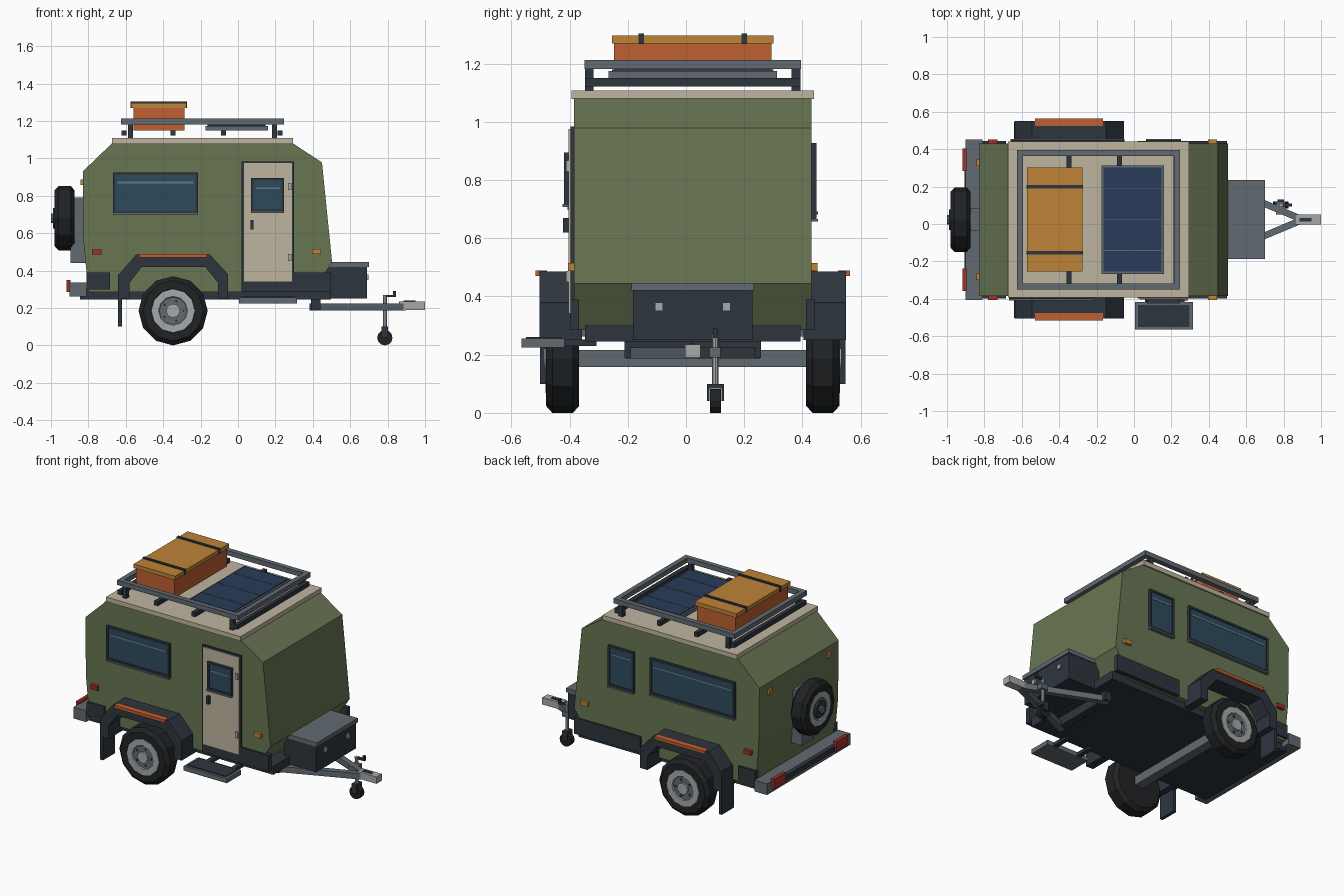
import bpy, bmesh, math
from mathutils import Vector, Matrix

if "Cube" in bpy.data.objects:
    bpy.data.objects.remove(bpy.data.objects["Cube"])

CY = 0.023  # caravan centreline; the step pushes the overall bounds to -y

COLORS = dict(green=(.14, .18, .085), beige=(.52, .46, .35), dark=(.027, .036, .048), grey=(.12, .145, .165),
              light=(.38, .40, .40), amber=(.52, .23, .04), orange=(.52, .115, .03), red=(.36, .03, .025),
              blue=(.022, .045, .10), glass=(.026, .07, .107), shine=(.10, .22, .28), tyre=(.014, .016, .018))
MATS = {}
for k, c in COLORS.items():
    MATS[k] = bpy.data.materials.new(k)
    MATS[k].diffuse_color = (*c, 1)


def finish(name, bm, mat):
    bmesh.ops.remove_doubles(bm, verts=bm.verts, dist=1e-5)
    bmesh.ops.recalc_face_normals(bm, faces=bm.faces)
    bmesh.ops.translate(bm, verts=bm.verts, vec=(0, CY, 0))
    me = bpy.data.meshes.new(name)
    bm.to_mesh(me)
    bm.free()
    me.materials.append(MATS[mat])
    ob = bpy.data.objects.new(name, me)
    bpy.context.collection.objects.link(ob)
    return ob


def box(name, x, y, z, mat):
    bm = bmesh.new()
    lo, hi = [Vector(f(p) for p in (x, y, z)) for f in (min, max)]
    bmesh.ops.create_cube(bm, size=1, matrix=Matrix.Translation((lo + hi) / 2) @ Matrix.Diagonal((*(hi - lo), 1)))
    return finish(name, bm, mat)


def prism(name, pts, y0, y1, mat):
    # x-z profile extruded along y
    bm = bmesh.new()
    f = bm.faces.new([bm.verts.new((x, y0, z)) for x, z in pts])
    r = bmesh.ops.extrude_face_region(bm, geom=[f])
    bmesh.ops.translate(bm, verts=[v for v in r['geom'] if isinstance(v, bmesh.types.BMVert)], vec=(0, y1 - y0, 0))
    return finish(name, bm, mat)


def lathe(name, center, axis, prof, mat, n=12):
    # (radius, offset) profile spun about an axis
    bm = bmesh.new()
    q = Vector((0, 0, 1)).rotation_difference(Vector(axis))
    up = q.inverted() @ Vector((0, 0, 1)) if abs(axis[2]) < .9 else Vector((1, 0, 0))
    a0 = math.atan2(up.y, up.x)
    rings = [[bm.verts.new(Vector(center) + q @ Vector((r * math.cos(a0 + math.tau * i / n),
             r * math.sin(a0 + math.tau * i / n), t))) for i in range(n)] for r, t in prof]
    for a, b in zip(rings, rings[1:]):
        for i in range(n):
            j = (i + 1) % n
            bm.faces.new((a[i], a[j], b[j], b[i]))
    return finish(name, bm, mat)


def disc(name, center, axis, r, t0, t1, mat, n=12):
    return lathe(name, center, axis, [(0, t0), (r, t0), (r, t1), (0, t1)], mat, n)


def wheel(name, c, axis, r, w):
    lathe(name + "_tyre", c, axis, [(0, -w), (r * .87, -w), (r, -w * .62), (r, w * .62), (r * .87, w),
                                    (r * .64, w), (r * .6, w * .7), (0, w * .7)], 'tyre')
    lathe(name + "_rim", c, axis, [(r * .64, w * .6), (r * .63, w * 1.03), (r * .42, w * 1.03),
                                   (r * .38, w * .85), (0, w * .85)], 'light')
    disc(name + "_dish", c, axis, r * .4, w * .8, w * .92, 'grey')
    disc(name + "_hub", c, axis, r * .2, w * .8, w * 1.12, 'light')
    q = Vector((0, 0, 1)).rotation_difference(Vector(axis))
    for i in range(5):
        a = math.tau * i / 5
        p = Vector(c) + q @ Vector((math.cos(a), math.sin(a), 0)) * r * .3
        disc(name + "_nut", p, axis, r * .04, w * .8, w * 1.0, 'dark', 6)


def window(name, s, x0, x1, z0, z1, y):
    d, f = .02, .014
    box(name + "_backing", (x0, x1), (s * (y - .01), s * (y + .008)), (z0, z1), 'dark')
    for z in ((z0, z0 + f), (z1 - f, z1)):
        box(name + "_frame", (x0, x1), (s * y, s * (y + d)), z, 'dark')
    for x in ((x0, x0 + f), (x1 - f, x1)):
        box(name + "_frame", x, (s * y, s * (y + d)), (z0, z1), 'dark')
    box(name + "_glass", (x0 + f, x1 - f), (s * y, s * (y + .014)), (z0 + f, z1 - f), 'glass')
    box(name + "_shine", (x0 + .025, x1 - .025), (s * y, s * (y + .016)), (z1 - .06, z1 - .05), 'shine')
    box(name + "_ledge", (x0, x1), (s * y, s * (y + .026)), (z0 - .008, z0 + .002), 'grey')


def beam(name, a, b, w, h, mat):
    a, b = Vector(a), Vector(b)
    d = b - a
    bm = bmesh.new()
    bmesh.ops.create_cube(bm, size=1, matrix=Matrix.Translation((a + b) / 2) @
                          d.to_track_quat('X', 'Z').to_matrix().to_4x4() @ Matrix.Diagonal((d.length, w, h, 1)))
    return finish(name, bm, mat)


# Body shell, roof cap and chassis
prism("body", [(-.80, .285), (.40, .285), (.503, .445), (.449, .978), (.294, 1.08), (-.674, 1.08), (-.83, .93),
               (-.825, .55)], -.408, .408, 'green')
box("roof_cap", (-.674, .294), (-.417, .417), (1.078, 1.108), 'beige')
box("chassis", (-.845, .497), (-.37, .37), (.245, .30), 'dark')
box("axle", (-.375, -.315), (-.40, .40), (.158, .216), 'grey')

# Running gear and side parts on both sides
wx = -.347
for s in (-1, 1):
    wheel("wheel", (wx, s * .447, .185), (0, s, 0), .185, .057)
    prism("fender", [(-.636, .25), (-.636, .38), (-.545, .485), (-.15, .485), (-.053, .38), (-.053, .25),
                     (-.107, .25), (-.107, .335), (-.175, .42), (-.515, .42), (-.58, .335), (-.58, .25)],
          s * .38, s * .527, 'dark')
    box("fender_trim", (-.53, -.165), (s * .50, s * .54), (.470, .489), 'orange')
    box("mud_flap", (-.641, -.62), (s * .40, s * .525), (.10, .38), 'dark')
    box("rear_skirt", (-.81, -.685), (s * .39, s * .422), (.30, .39), 'dark')
    box("front_skirt", (.02, .497), (s * .39, s * .42), (.285, .39), 'dark')
    box("side_marker_red", (-.78, -.73), (s * .40, s * .428), (.485, .513), 'red')
    box("side_marker_amber", (.395, .445), (s * .40, s * .428), (.488, .515), 'amber')
    box("rear_marker", (-.842, -.81), (s * .305 - .018, s * .305 + .018), (.858, .888), 'amber')
    box("tail_lamp", (-.918, -.895), (s * .32 - .06, s * .32 + .06), (.285, .35), 'red')
box("rear_bumper", (-.90, -.81), (-.43, .43), (.262, .335), 'grey')
box("bumper_pad", (-.907, -.895), (-.38, .38), (.285, .315), 'dark')

# Windows
window("front_window", -1, -.668, -.214, .705, .925, .405)
window("back_window", 1, -.66, -.05, .69, .925, .405)
window("small_window", 1, .065, .25, .665, .927, .405)

# Door with window, handle and hinges, and the step below
box("door_frame", (.02, .30), (-.40, -.42), (.30, .984), 'dark')
box("door_panel", (.031, .289), (-.41, -.426), (.342, .975), 'beige')
window("door_window", -1, .07, .246, .715, .895, .422)
box("door_handle", (.067, .084), (-.42, -.446), (.62, .67), 'dark')
for z in (.45, .83):
    box("door_hinge", (.268, .286), (-.42, -.436), (z, z + .038), 'light')
box("step_plate", (.005, .315), (-.588, -.44), (.225, .255), 'grey')
box("step_tread", (.022, .298), (-.573, -.455), (.24, .261), 'dark')
for x in (.06, .24):
    box("step_bracket", (x, x + .03), (-.46, -.33), (.23, .252), 'dark')

# Spare wheel on the rear wall
box("spare_bracket", (-.895, -.81), (-.06, .06), (.44, .79), 'grey')
wheel("spare", (-.927, 0, .68), (-1, 0, 0), .172, .053)
disc("spare_cover_ring", (-.927, 0, .68), (-1, 0, 0), .055, .04, .062, 'dark')
disc("spare_nut", (-.927, 0, .68), (-1, 0, 0), .025, .05, .073, 'grey', 8)

# Front storage box
box("storage_box", (.46, .69), (-.205, .205), (.25, .425), 'dark')
box("storage_lid", (.47, .70), (-.211, .211), (.42, .447), 'grey')
for y in (-.116, .116):
    box("storage_latch", (.68, .698), (y - .014, y + .014), (.35, .38), 'light')

# A-frame drawbar and coupler
for s in (-1, 1):
    beam("drawbar", (.39, s * .215, .206), (.89, s * .005, .206), .036, .038, 'grey')
box("drawbar_crossbar", (.39, .44), (-.235, .235), (.188, .25), 'dark')
box("coupler", (.86, 1.0), (-.027, .027), (.19, .235), 'light')
box("coupler_slot", (.885, .95), (-.01, .01), (.23, .239), 'dark')

# Jockey wheel
jx, jy = .785, .078
disc("jockey_wheel", (jx, jy, .041), (0, 1, 0), .041, -.019, .019, 'tyre')
for s in (-1, 1):
    box("jockey_fork", (jx - .018, jx + .018), (jy + s * .021, jy + s * .029), (.04, .10), 'dark')
box("jockey_yoke", (jx - .018, jx + .018), (jy - .029, jy + .029), (.083, .10), 'dark')
disc("jockey_post", (jx, jy, 0), (0, 0, 1), .011, .09, .27, 'light', 8)
box("jockey_clamp", (jx - .025, jx + .025), (jy - .05, jy + .018), (.19, .225), 'grey')
box("jockey_crank", (jx - .01, jx + .06), (jy - .008, jy + .008), (.258, .27), 'dark')
box("jockey_grip", (jx + .045, jx + .06), (jy - .008, jy + .008), (.258, .29), 'dark')

# Roof rack
for s in (-1, 1):
    box("rack_side_rail", (-.626, .246), (s * .34, s * .372), (1.182, 1.213), 'grey')
    xe = -.19 + s * .436
    box("rack_end_rail", (xe, xe - s * .032), (-.345, .345), (1.182, 1.213), 'grey')
    for x in (-.575, .195):
        box("rack_post", (x - .014, x + .014), (s * .34, s * .37), (1.105, 1.185), 'dark')
for x in (-.61, -.347, -.078, .225):
    box("rack_crossbar", (x - .013, x + .013), (-.37, .37), (1.122, 1.15), 'dark')

# Cargo case with straps
box("cargo_case", (-.56, -.285), (-.27, .27), (1.148, 1.272), 'orange')
box("cargo_lid", (-.573, -.275), (-.278, .278), (1.27, 1.296), 'amber')
for y in (-.177, .177):
    box("cargo_strap", (-.575, -.273), (y - .009, y + .009), (1.268, 1.303), 'dark')

# Solar panel
box("solar_frame", (-.175, .16), (-.29, .29), (1.15, 1.174), 'grey')
box("solar_cells", (-.163, .148), (-.278, .278), (1.16, 1.179), 'blue')
for y in (-.165, 0, .165):
    box("solar_line", (-.163, .148), (y - .002, y + .002), (1.17, 1.181), 'grey')

for m in bpy.data.materials:
    if m.users and not m.is_grease_pencil:
        m.use_nodes = True
        m.node_tree.nodes["Principled BSDF"].inputs["Base Color"].default_value = m.diffuse_color
